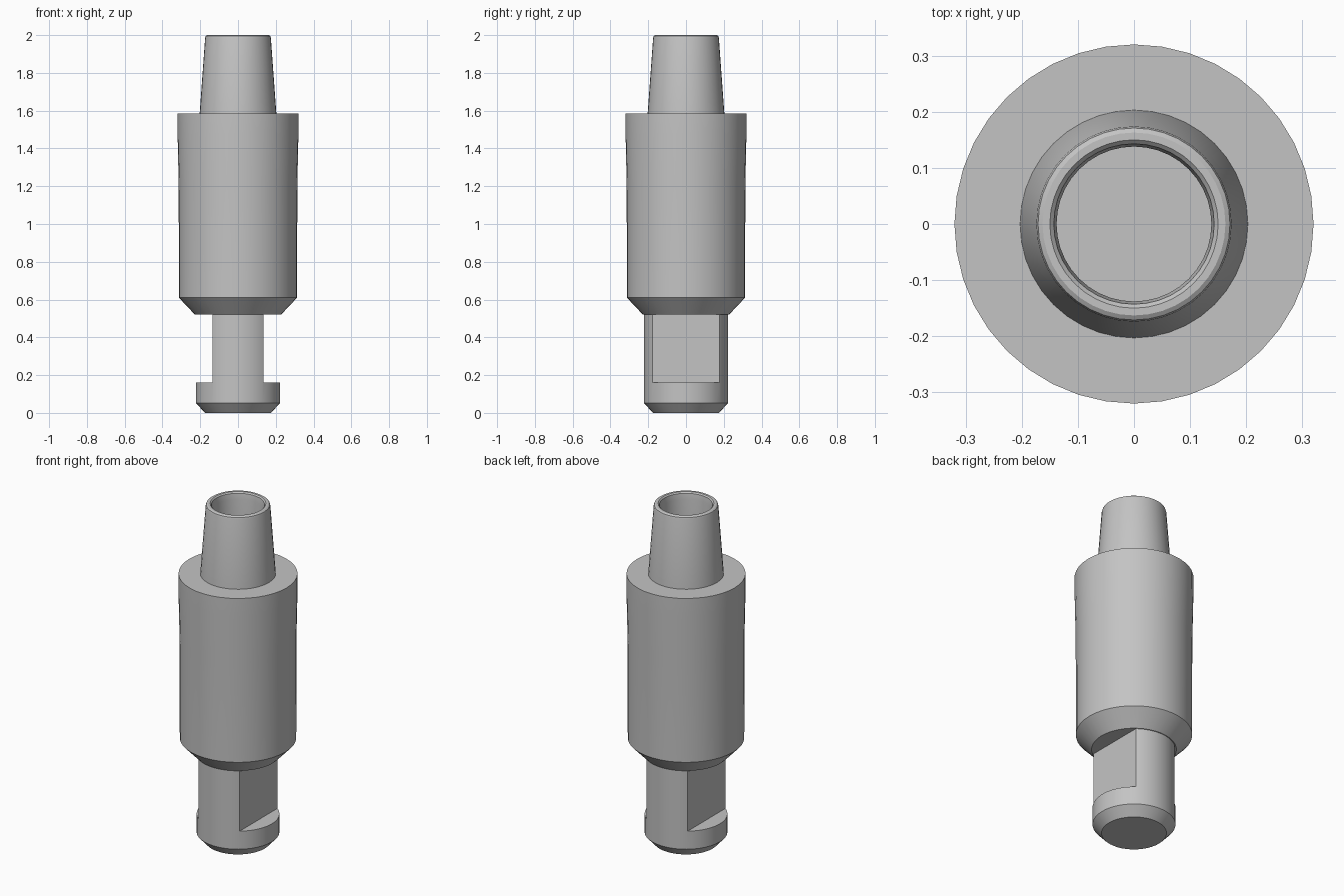
import bpy
import bmesh
import math

cube = bpy.data.objects.get("Cube")
if cube:
    bpy.data.objects.remove(cube, do_unlink=True)

SEGMENTS = 40

metal = bpy.data.materials.new("Satin grey metal")
metal.use_nodes = True
grey = (0.55, 0.55, 0.55, 1.0)
metal.diffuse_color = grey
metal.node_tree.nodes["Principled BSDF"].inputs["Base Color"].default_value = grey


def lathe(name, profile):
    """Revolve (radius, height) points, listed from the bottom centre, about z."""
    bm = bmesh.new()
    verts = [bm.verts.new((r, 0, z)) for r, z in profile]
    edges = [bm.edges.new(pair) for pair in zip(verts, verts[1:])]
    bmesh.ops.spin(bm, geom=verts + edges, cent=(0, 0, 0), axis=(0, 0, 1),
                   angle=math.tau, steps=SEGMENTS, use_merge=True)
    bmesh.ops.remove_doubles(bm, verts=bm.verts, dist=0.0001)
    bmesh.ops.recalc_face_normals(bm, faces=bm.faces)
    mesh = bpy.data.meshes.new(name)
    bm.to_mesh(mesh)
    bm.free()
    mesh.materials.append(metal)
    obj = bpy.data.objects.new(name, mesh)
    bpy.context.collection.objects.link(obj)
    return obj


# Chamfered foot, stem, barrel and hollow tapered neck in one turned solid
body = lathe("turned_body", [
    (0, 0), (0.175, 0), (0.223, 0.053), (0.223, 0.52),
    (0.228, 0.52), (0.313, 0.61), (0.314, 1.2), (0.32, 1.48), (0.32, 1.585),
    (0.203, 1.585), (0.174, 1.985), (0.171, 1.995), (0.163, 2.0),
    (0.15, 2.0), (0.143, 1.993), (0.138, 1.96), (0.138, 1.58), (0, 1.58),
])

# Wrench flats milled into both sides of the stem
FLAT_X, FLAT_LOW, FLAT_HIGH, DEPTH = 0.135, 0.16, 0.52, 0.2
for side, label in ((1, "left"), (-1, "right")):
    bpy.ops.mesh.primitive_cube_add(
        size=1, location=(side * (FLAT_X + DEPTH / 2), 0, (FLAT_LOW + FLAT_HIGH) / 2))
    cutter = bpy.context.object
    cutter.name = label + "_flat_cutter"
    cutter.scale = (DEPTH, 0.8, FLAT_HIGH - FLAT_LOW)
    cutter.hide_render = True
    cutter.hide_set(True)
    cut = body.modifiers.new(label + "_flat", "BOOLEAN")
    cut.operation = "DIFFERENCE"
    cut.solver = "EXACT"
    cut.object = cutter

# Bake the cuts, then smooth the round walls and keep the machined edges sharp
bpy.ops.object.select_all(action="DESELECT")
body.select_set(True)
bpy.context.view_layer.objects.active = body
for modifier in list(body.modifiers):
    bpy.ops.object.modifier_apply(modifier=modifier.name)
for obj in list(bpy.data.objects):
    if obj.name.endswith("_flat_cutter"):
        bpy.data.objects.remove(obj, do_unlink=True)
bpy.ops.object.shade_smooth_by_angle(angle=math.radians(30))
